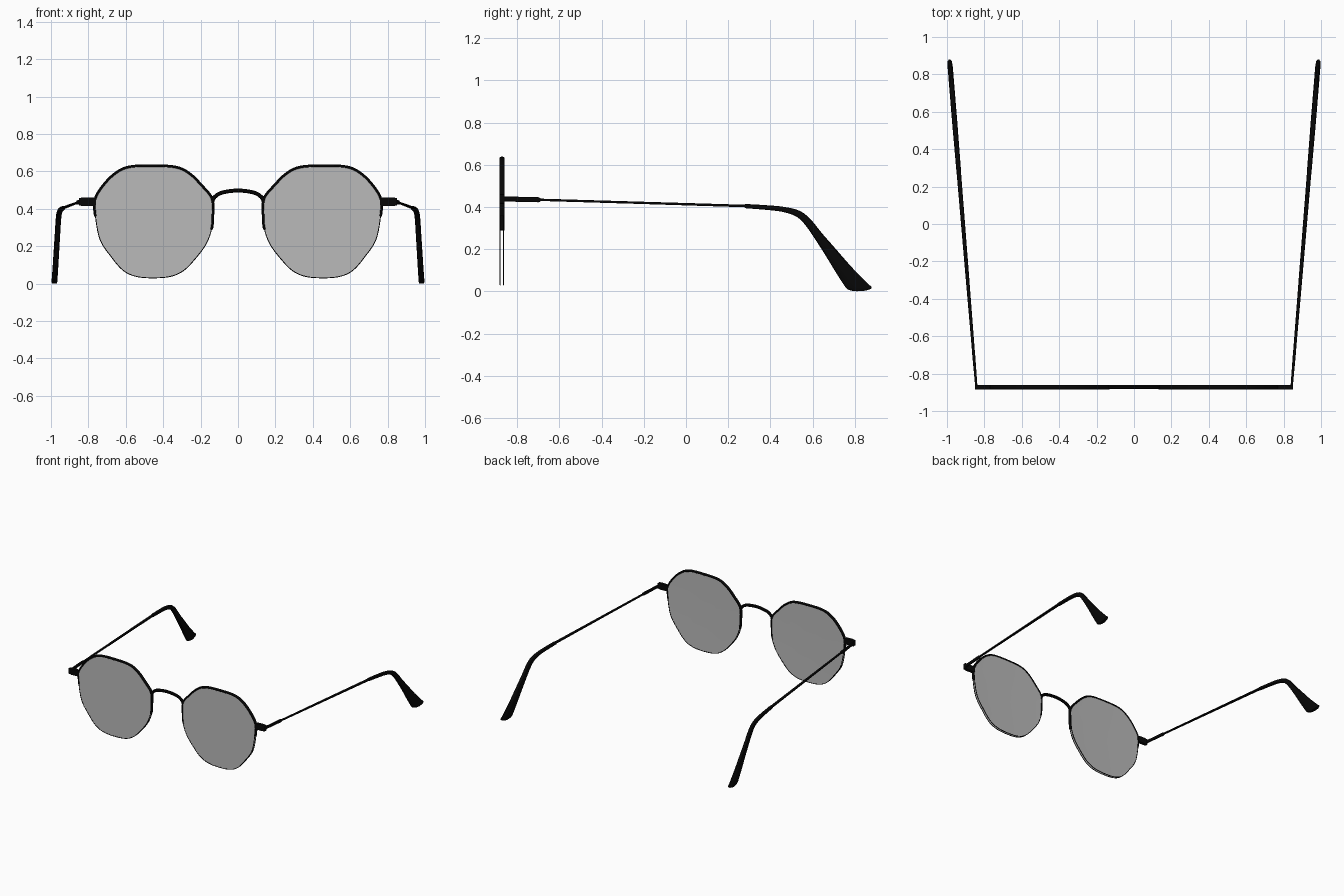
import bpy, bmesh, math
from mathutils import Vector

if "Cube" in bpy.data.objects:
    bpy.data.objects.remove(bpy.data.objects["Cube"])

FY = -0.8725  # mid plane of the front frame

black = bpy.data.materials.new("black")
black.diffuse_color = (0.002, 0.002, 0.002, 1)
black.use_nodes = True
black.node_tree.nodes["Principled BSDF"].inputs["Base Color"].default_value = black.diffuse_color
tint = bpy.data.materials.new("tint")
tint.diffuse_color = (0.49, 0.49, 0.49, 1)
tint.use_nodes = True
tint.node_tree.nodes["Principled BSDF"].inputs["Base Color"].default_value = tint.diffuse_color


def finish(name, bm, mat, mirror=True, angle=40):
    bmesh.ops.recalc_face_normals(bm, faces=bm.faces)
    me = bpy.data.meshes.new(name)
    bm.to_mesh(me)
    bm.free()
    ob = bpy.data.objects.new(name, me)
    bpy.context.collection.objects.link(ob)
    me.materials.append(mat)
    bpy.ops.object.select_all(action='DESELECT')
    ob.select_set(True)
    bpy.context.view_layer.objects.active = ob
    bpy.ops.object.shade_smooth_by_angle(angle=math.radians(angle))
    if mirror:
        ob.modifiers.new("mirror", 'MIRROR').use_mirror_merge = False
    return ob


def loft(name, rings, closed=False, mirror=True, angle=40):
    bm = bmesh.new()
    vs = [[bm.verts.new(p) for p in r] for r in rings]
    n = len(vs[0])
    pairs = list(zip(vs, vs[1:])) + ([(vs[-1], vs[0])] if closed else [])
    for a, b in pairs:
        for i in range(n):
            bm.faces.new((a[i], a[(i + 1) % n], b[(i + 1) % n], b[i]))
    if not closed:
        bm.faces.new(vs[0])
        bm.faces.new(vs[-1])
    return finish(name, bm, black, mirror, angle)


def spline(pts, steps, closed=False):
    # Catmull-Rom through the control points
    P = [Vector(p) for p in pts]
    n, out = len(P), []
    at = (lambda i: P[i % n]) if closed else (lambda i: P[max(0, min(n - 1, i))])
    for i in range(n if closed else n - 1):
        a, b, c, d = (at(i + k) for k in (-1, 0, 1, 2))
        for s in range(steps):
            t = s / steps
            out.append(0.5 * (2 * b + (c - a) * t + (2 * a - 5 * b + 4 * c - d) * t * t
                              + (3 * b - a - 3 * c + d) * t ** 3))
    return out if closed else out + [P[-1]]


def tube(name, path, half_w, half_d, closed=False, mirror=True, sides=8, y=FY):
    # sweep along a path lying in the front plane (x, z)
    rings, n = [], len(path)
    for i, p in enumerate(path):
        a = path[(i - 1) % n] if closed else path[max(i - 1, 0)]
        b = path[(i + 1) % n] if closed else path[min(i + 1, n - 1)]
        t = (b - a).normalized()
        nx, nz = -t.y, t.x
        ring = []
        for k in range(sides):
            u = math.tau * (k + 0.5) / sides
            c, s = (max(-1, min(1, 1.1 * f(u))) for f in (math.cos, math.sin))
            ring.append((p.x + nx * c * half_w, y + s * half_d, p.y + nz * c * half_w))
        rings.append(ring)
    return loft(name, rings, closed, mirror)


# lens outline, counter-clockwise from the outer side
outline = [(.762, .36), (.764, .45), (.72, .525), (.655, .59), (.58, .624), (.455, .63),
           (.33, .622), (.258, .587), (.195, .525), (.14, .455), (.135, .37), (.142, .29),
           (.172, .21), (.23, .132), (.29, .071), (.36, .039), (.455, .031), (.545, .039),
           (.615, .072), (.68, .147), (.737, .235)]
S = 5
loop = spline(outline, S, True)

# lenses: flat front and slightly hollow back, both fans
bm = bmesh.new()
for y, cy in ((FY - .0085, FY - .0085), (FY + .0085, FY + .004)):
    rim = [bm.verts.new((p.x, y, p.y)) for p in loop]
    c = bm.verts.new((.45, cy, .335))
    for i in range(len(rim)):
        bm.faces.new((c, rim[i], rim[(i + 1) % len(rim)]))
finish("lens", bm, tint)

# rims: heavy upper brow and thin wires around both lens faces
tube("upper_rim", loop[:11 * S + 1], .008, .0115)
for name, y in (("front_wire", FY - .0085), ("back_wire", FY + .0085)):
    tube(name, loop, .0025, .0022, True, sides=6, y=y)

# nose bridge
tube("bridge", spline([(-.137, .44), (-.125, .463), (-.085, .487), (0, .498),
                       (.085, .487), (.125, .463), (.137, .44)], 5),
     .0105, .0105, mirror=False)

# hinge end pieces
hinge = [(.76, .017), (.77, .022), (.825, .024), (.835, .022), (.85, .02)]
loft("hinge", [[(x, FY - .0115, .438 - h), (x, FY + .0115, .438 - h),
                (x, FY + .0115, .438 + h), (x, FY - .0115, .438 + h)] for x, h in hinge])


# temples: rows of lower edge y, z, upper edge y, z, half width
def temple(name, rows, sides=12):
    rings = []
    for y0, z0, y1, z1, w in rows:
        lo, hi = Vector((y0, z0)), Vector((y1, z1))
        mid, half = (lo + hi) / 2, (hi - lo) / 2
        ring = []
        for k in range(sides):
            u = math.tau * (k + .5) / sides
            c, s = (max(-1, min(1, 1.15 * f(u))) for f in (math.cos, math.sin))
            p = mid + half * s
            ring.append((.843 + (p.x + .87) / 1.75 * .143 + c * w, p.x, p.y))
        rings.append(ring)
    loft(name, rings)


def straight(rows):
    return [(y, z - h, y, z + h, w) for y, z, h, w in rows]


temple("temple_sleeve", straight([(-.875, .438, .012, .006), (-.7, .434, .012, .008),
                                  (-.69, .4335, .008, .008)]))
temple("temple_wire", straight([(-.7, .434, .0055, .0075), (-.2, .419, .0055, .010),
                                (.29, .404, .006, .012)]))
temple("temple_tip", spline([
    (.28, .394, .28, .414, .0125), (.38, .386, .382, .408, .013), (.46, .376, .466, .400, .0135),
    (.525, .353, .54, .381, .014), (.567, .312, .592, .340, .014), (.61, .25, .643, .277, .014),
    (.66, .172, .708, .203, .014), (.71, .09, .785, .115, .014), (.752, .025, .858, .04, .014),
    (.766, .010, .880, .020, .014), (.785, .003, .872, .010, .0135), (.81, .0, .85, .003, .012)], 3))
